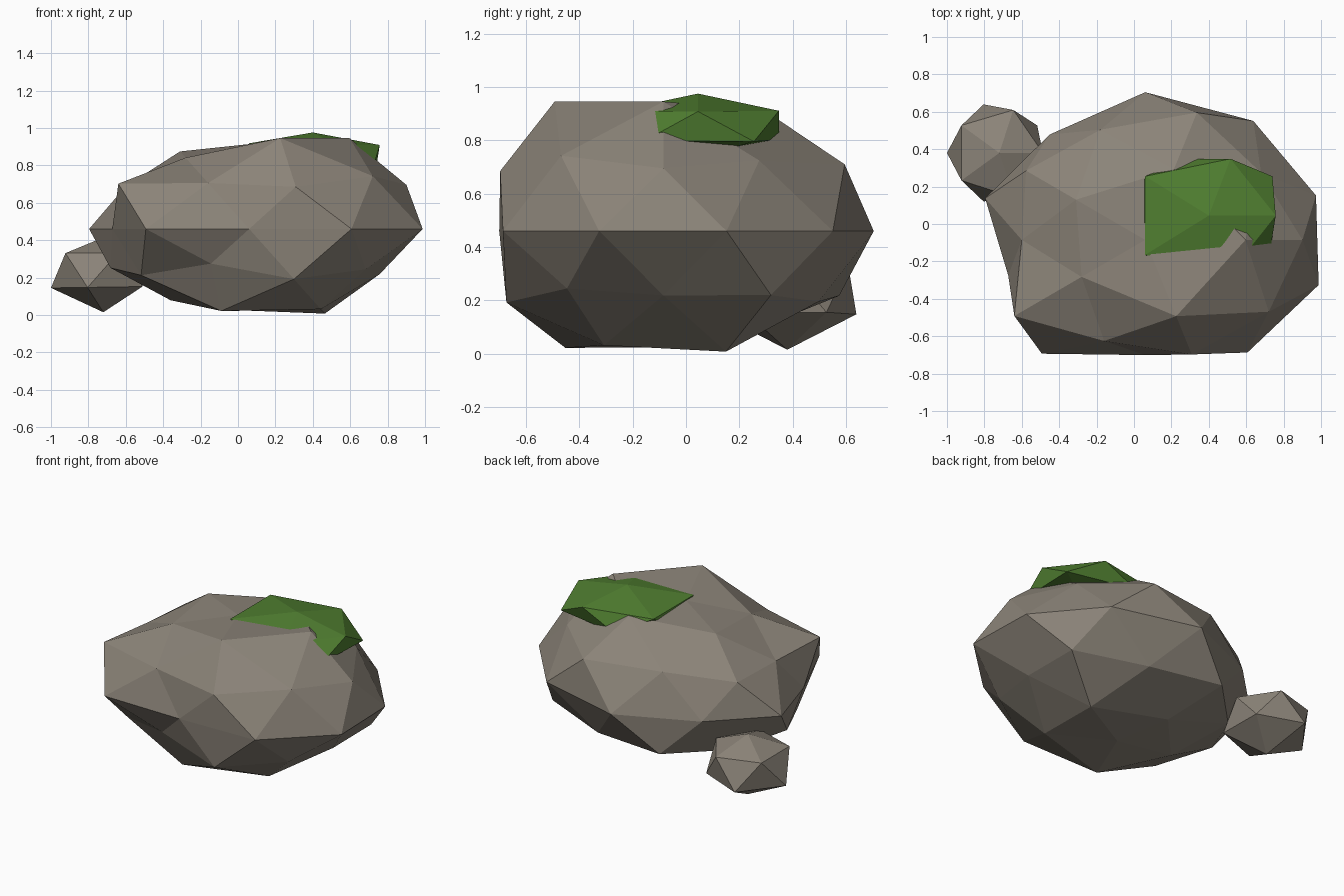
import bpy, bmesh, math

if "Cube" in bpy.data.objects:
    bpy.data.objects.remove(bpy.data.objects["Cube"])


def material(name, rgb):
    m = bpy.data.materials.new(name)
    m.diffuse_color = (*rgb, 1)
    m.use_nodes = True
    m.node_tree.nodes["Principled BSDF"].inputs["Base Color"].default_value = m.diffuse_color
    return m


def lump(name, level, centre, scale, rings, mat):
    """Icosphere whose rings of vertices (top to bottom, by angle) get their own radii."""
    bm = bmesh.new()
    bmesh.ops.create_icosphere(bm, subdivisions=level, radius=1)

    def order(v):
        angle = round(math.degrees(math.atan2(v.co.y, v.co.x))) % 360
        return (-round(v.co.z, 2), 0 if abs(v.co.z) > 0.99 else angle)

    radii = [r for ring in rings for r in ring]
    for v, r in zip(sorted(bm.verts, key=order), radii):
        v.co = [c + k * s * r for c, k, s in zip(centre, v.co, scale)]
    me = bpy.data.meshes.new(name)
    bm.to_mesh(me)
    bm.free()
    me.materials.append(mat)
    ob = bpy.data.objects.new(name, me)
    bpy.context.collection.objects.link(ob)
    return ob


stone = material("warm_grey_stone", (0.26, 0.23, 0.19))
green = material("moss_green", (0.08, 0.21, 0.03))

# main boulder
lump("boulder", 2, (0.06, -0.085, 0.46), (1, 0.8, 0.56), [
    [0.81],
    [1.02, 0.95, 0.87, 0.80, 1.02],
    [0.90, 0.91, 0.776, 0.835, 0.96],
    [0.94, 1.0, 0.88, 0.967, 0.90],
    [0.96, 0.983, 0.987, 0.87, 0.90, 0.77, 0.94, 0.77, 0.93, 0.975],
    [0.96, 0.97, 0.83, 0.74, 0.86],
    [0.82, 0.90, 0.85, 0.84, 0.91],
    [0.95, 0.80, 0.80, 0.92, 0.90],
    [0.78]], stone)

# small stone beside it
lump("small_stone", 1, (-0.72, 0.38, 0.243), (1, 1, 0.7), [
    [0.245],
    [0.26, 0.27, 0.28, 0.28, 0.28],
    [0.28, 0.305, 0.313, 0.305, 0.29],
    [0.326]], stone)

# moss patch on top
lump("moss_patch", 1, (0.40, 0.045, 0.857), (1, 0.85, 0.29), [
    [0.41],
    [0.40, 0.42, 0.47, 0.47, 0.42],
    [0.47, 0.42, 0.42, 0.42, 0.45],
    [0.42]], green)
